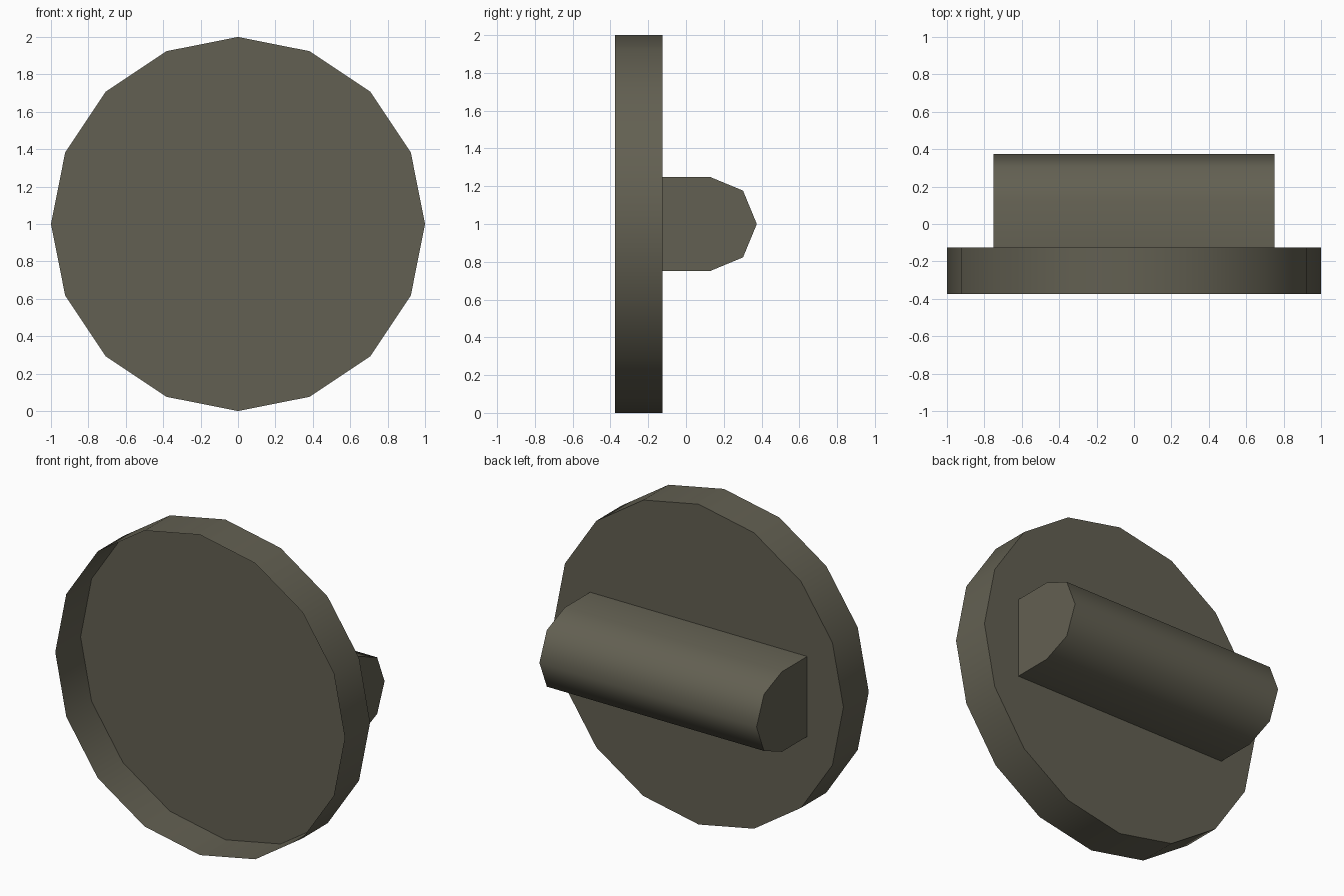
import bpy, bmesh, math
from mathutils import Vector

if "Cube" in bpy.data.objects:
    bpy.data.objects.remove(bpy.data.objects["Cube"])

mat = bpy.data.materials.new("olive_grey")
mat.diffuse_color = (0.124, 0.117, 0.084, 1)
mat.use_nodes = True
mat.node_tree.nodes["Principled BSDF"].inputs["Base Color"].default_value = mat.diffuse_color


def extrude_profile(name, points, offset, open_y):
    """Extrude an outline by an offset, leaving the face lying at y = open_y open."""
    bm = bmesh.new()
    face = bm.faces.new([bm.verts.new(p) for p in points])
    ext = bmesh.ops.extrude_face_region(bm, geom=[face], use_keep_orig=True)
    moved = [v for v in ext["geom"] if isinstance(v, bmesh.types.BMVert)]
    bmesh.ops.translate(bm, verts=moved, vec=Vector(offset))
    bmesh.ops.recalc_face_normals(bm, faces=bm.faces[:])
    opening = [f for f in bm.faces if all(abs(v.co.y - open_y) < 1e-4 for v in f.verts)]
    bmesh.ops.delete(bm, geom=opening, context='FACES_ONLY')
    me = bpy.data.meshes.new(name)
    bm.to_mesh(me)
    bm.free()
    me.materials.append(mat)
    ob = bpy.data.objects.new(name, me)
    bpy.context.collection.objects.link(ob)
    # smooth the rounded sides, keep the cap edges sharp
    bpy.ops.object.select_all(action='DESELECT')
    ob.select_set(True)
    bpy.context.view_layer.objects.active = ob
    bpy.ops.object.shade_smooth_by_angle(angle=math.radians(60))
    return ob


# round 16-sided shallow cap, open at the front
ring = [(math.cos(i * math.tau / 16), -0.375, 1 + math.sin(i * math.tau / 16))
        for i in range(16)]
extrude_profile("round_cap", ring, (0, 0.25, 0), -0.375)

# grip bar: square root with a half-octagon back, open where it meets the cap
profile = [(-0.125, 0.75)]
for i in range(5):
    a = -math.pi / 2 + i * math.pi / 4
    profile.append((0.125 + 0.25 * math.cos(a), 1 + 0.25 * math.sin(a)))
profile.append((-0.125, 1.25))
extrude_profile("grip_bar", [(-0.75, y, z) for y, z in profile], (1.5, 0, 0), -0.125)
